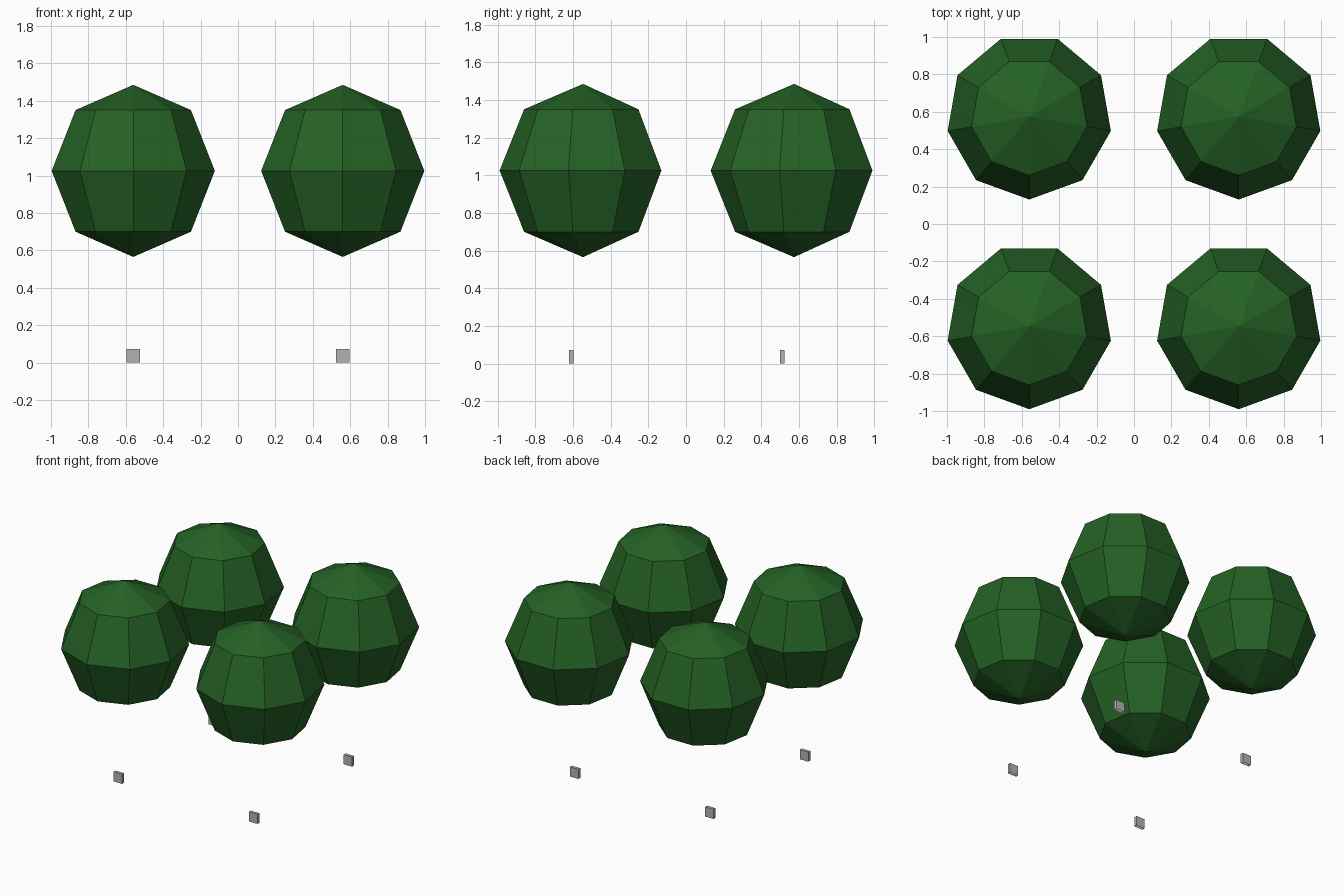
import bpy
import bmesh
import math
from mathutils import Vector

cube = bpy.data.objects.get("Cube")
if cube:
    bpy.data.objects.remove(cube, do_unlink=True)


def make_material(name, rgb):
    mat = bpy.data.materials.new(name)
    mat.use_nodes = True
    color = (*rgb, 1.0)
    mat.diffuse_color = color
    mat.node_tree.nodes["Principled BSDF"].inputs["Base Color"].default_value = color
    return mat


def finish(bm, name, mat):
    bmesh.ops.recalc_face_normals(bm, faces=bm.faces)
    mesh = bpy.data.meshes.new(name)
    bm.to_mesh(mesh)
    bm.free()
    mesh.materials.append(mat)
    return mesh


def place(mesh, name, location):
    obj = bpy.data.objects.new(name, mesh)
    obj.location = location
    bpy.context.collection.objects.link(obj)


green = make_material("leaf green", (0.018, 0.12, 0.018))
grey = make_material("stone grey", (0.45, 0.45, 0.45))

# Faceted crown: a half-circle profile spun into nine sides, one corner to the front
SIDES, RINGS, RADIUS, HALF_HEIGHT = 9, 4, 0.443, 0.46
bm = bmesh.new()
profile = []
for i in range(RINGS + 1):
    a = math.pi * i / RINGS
    profile.append(bm.verts.new((0, -RADIUS * math.sin(a), HALF_HEIGHT * math.cos(a))))
edges = [bm.edges.new(pair) for pair in zip(profile, profile[1:])]
bmesh.ops.spin(bm, geom=profile + edges, cent=(0, 0, 0), axis=(0, 0, 1),
               angle=math.tau, steps=SIDES)
bmesh.ops.remove_doubles(bm, verts=bm.verts, dist=0.001)
crown = finish(bm, "crown", green)

# Small ground block, open underneath
bm = bmesh.new()
bmesh.ops.create_cube(bm, size=1)
bmesh.ops.scale(bm, verts=bm.verts, vec=(0.07, 0.023, 0.072))
bm.normal_update()
bottom = [f for f in bm.faces if f.normal.z < -0.9]
bmesh.ops.delete(bm, geom=bottom, context="FACES_ONLY")
block = finish(bm, "block", grey)

# Four bushes in a square, each with its block below
for row, y in (("front", -0.547), ("back", 0.574)):
    for side, x in (("right", -0.56), ("left", 0.56)):
        place(crown, f"{row}_{side}_crown", Vector((x, y, 1.025)))
        place(block, f"{row}_{side}_block", Vector((x, y - 0.062, 0.036)))
